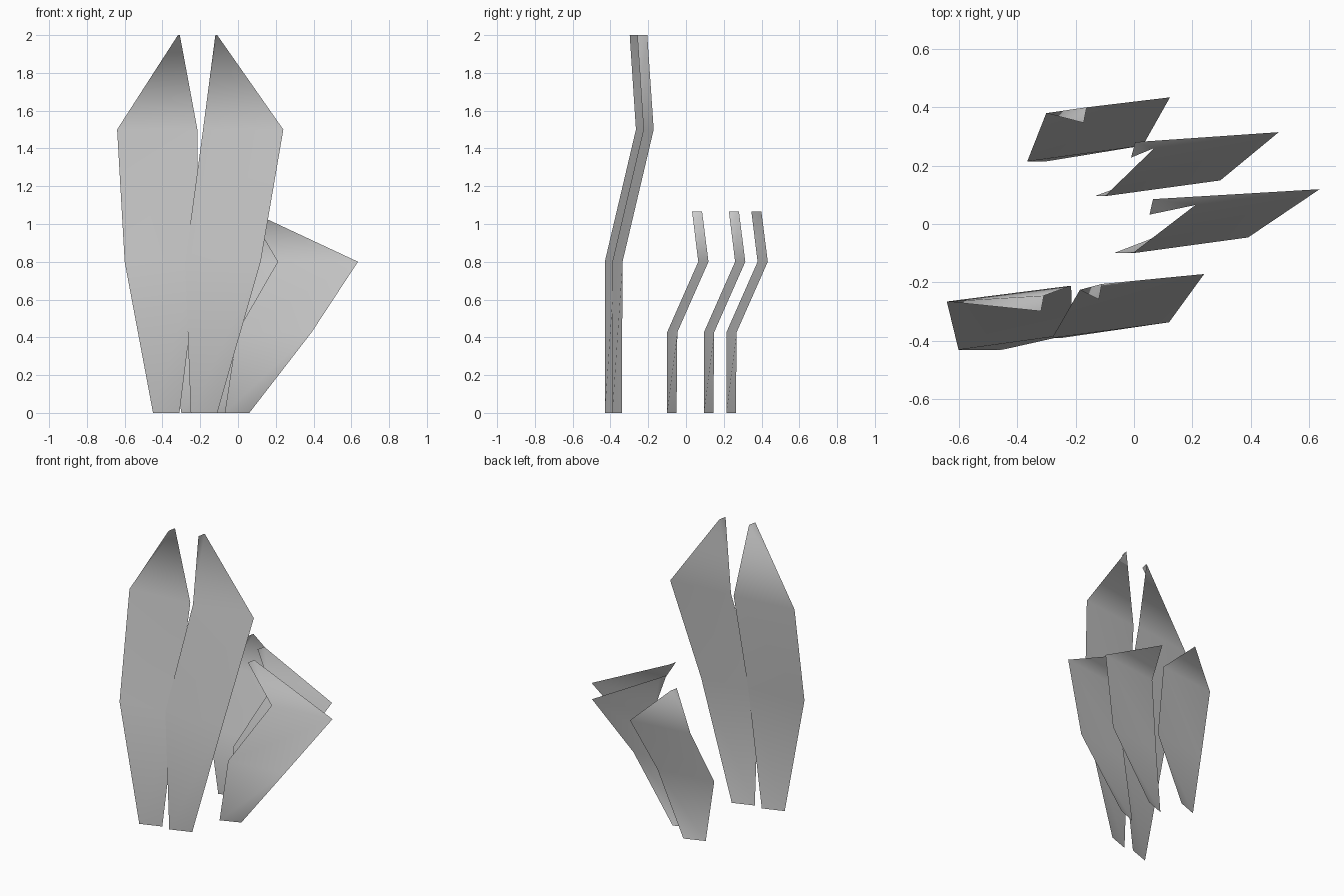
import bpy
import bmesh

if "Cube" in bpy.data.objects:
    bpy.data.objects.remove(bpy.data.objects["Cube"])

# One plain grey for every leaf
grey = bpy.data.materials.new("leaf_grey")
grey.diffuse_color = (0.6, 0.6, 0.6, 1)
grey.use_nodes = True
grey.node_tree.nodes["Principled BSDF"].inputs["Base Color"].default_value = grey.diffuse_color

# Height fractions and (left, right) depth of each cross edge; shared by all leaves
LEVELS = (0.0, 0.4, 0.75, 1.0)
DEPTHS = ((0, 0.05), (0, 0.054), (0.165, 0.219), (0.132, 0.185))


def leaf(name, height, y, spans):
    """Thin folded leaf: one cross edge per level, joined by triangle strips."""
    bm = bmesh.new()
    rows = []
    for t, (dl, dr), (xl, xr) in zip(LEVELS, DEPTHS, spans):
        rows.append((bm.verts.new((xl, y + dl, t * height)),
                     bm.verts.new((xr, y + dr, t * height))))
    for (a, b), (d, c) in zip(rows, rows[1:]):
        for tri in ((a, b, c), (a, c, d)):
            bm.faces.new(tri).smooth = True
    mesh = bpy.data.meshes.new(name)
    bm.to_mesh(mesh)
    bm.free()
    mesh.materials.append(grey)
    ob = bpy.data.objects.new(name, mesh)
    bpy.context.collection.objects.link(ob)
    return ob


# Tall pair at the front
leaf("tall_leaf_left", 2.0, -0.43,
     ((-0.45, -0.31), (-0.60, -0.21), (-0.64, -0.215), (-0.318, -0.308)))
leaf("tall_leaf_right", 2.0, -0.39,
     ((-0.25, -0.11), (-0.28, 0.12), (-0.185, 0.24), (-0.12, -0.11)))

# Three short leaves behind, leaning to the right
leaf("short_leaf_front", 1.067, -0.10,
     ((-0.07, 0.06), (-0.005, 0.39), (0.21, 0.635), (0.053, 0.065)))
leaf("short_leaf_middle", 1.067, 0.095,
     ((-0.135, 0.0), (-0.10, 0.295), (0.07, 0.495), (-0.01, 0.004)))
leaf("short_leaf_back", 1.067, 0.214,
     ((-0.30, -0.165), (-0.365, 0.03), (-0.30, 0.123), (-0.172, -0.162)))
